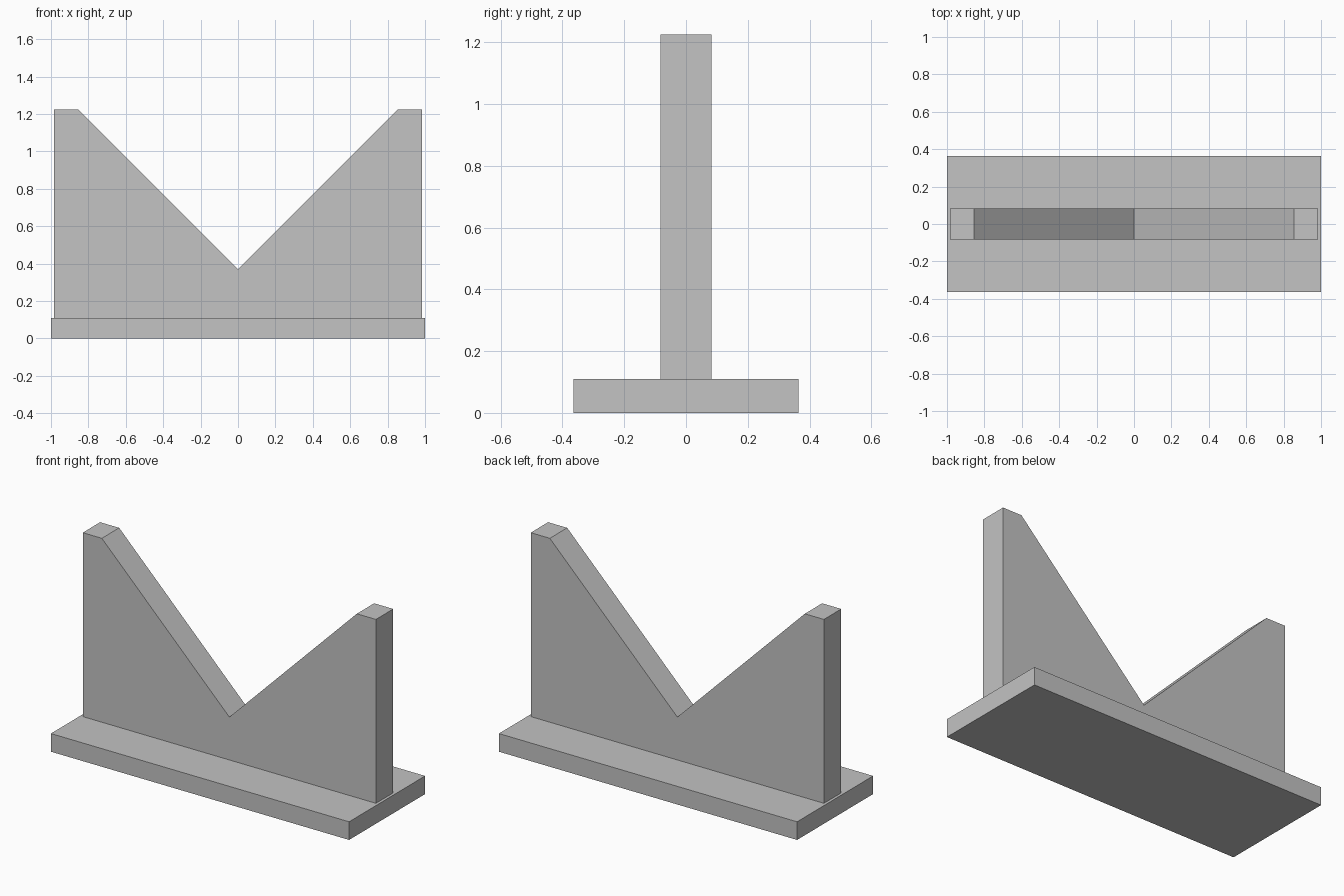
import bpy

default_cube = bpy.data.objects.get("Cube")
if default_cube:
    bpy.data.objects.remove(default_cube, do_unlink=True)

# Single plain grey material
grey = bpy.data.materials.new("plain_grey")
grey.use_nodes = True
colour = (0.546, 0.546, 0.546, 1.0)
grey.diffuse_color = colour
grey.node_tree.nodes["Principled BSDF"].inputs["Base Color"].default_value = colour


def extrude_profile(name, profile, depth):
    """Extrude an x-z outline along y, centred on y = 0."""
    n = len(profile)
    verts = [(x, y, z) for y in (-depth / 2, depth / 2) for x, z in profile]
    faces = [tuple(range(n)), tuple(reversed(range(n, 2 * n)))]
    for i in range(n):
        j = (i + 1) % n
        faces.append((j, i, i + n, j + n))
    mesh = bpy.data.meshes.new(name)
    mesh.from_pydata(verts, [], faces)
    mesh.materials.append(grey)
    obj = bpy.data.objects.new(name, mesh)
    bpy.context.collection.objects.link(obj)
    return obj


BASE_TOP = 0.11
TOP = 1.225
NOTCH_HALF = 0.855
WALL_HALF = 0.983

# Flat base plate
extrude_profile("base_plate", [(-1, 0), (1, 0), (1, BASE_TOP), (-1, BASE_TOP)], 0.728)

# Upright wall with a 45 degree V notch
right_side = [(WALL_HALF, BASE_TOP), (WALL_HALF, TOP), (NOTCH_HALF, TOP)]
left_side = [(-x, z) for x, z in reversed(right_side)]
extrude_profile("notched_wall", right_side + [(0, TOP - NOTCH_HALF)] + left_side, 0.166)
